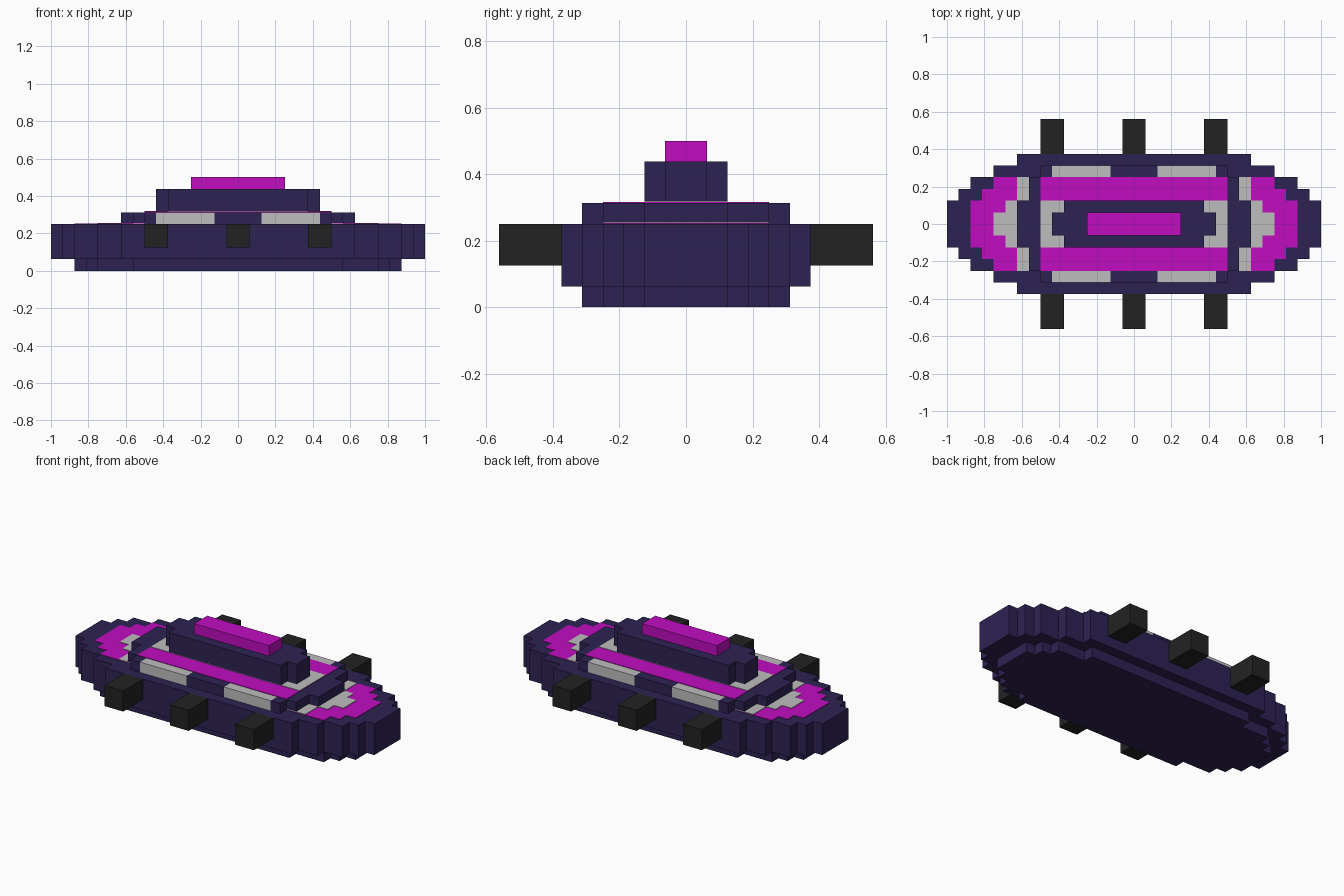
import bpy, bmesh

cube = bpy.data.objects.get("Cube")
if cube:
    bpy.data.objects.remove(cube)

U = 1 / 16      # one block
THIN = 0.05     # inlay thickness in blocks


def material(name, rgb):
    m = bpy.data.materials.new(name)
    m.use_nodes = True
    m.diffuse_color = (*rgb, 1)
    m.node_tree.nodes["Principled BSDF"].inputs["Base Color"].default_value = (*rgb, 1)
    return m


PURPLE = material("dark_purple", (0.027, 0.016, 0.087))
MAGENTA = material("magenta", (0.533, 0.004, 0.533))
GREY = material("light_grey", (0.515, 0.515, 0.515))
BLACK = material("charcoal", (0.0165, 0.0165, 0.0165))


def extrude_outline(name, outline, z0, z1, mat):
    """Flat-faced prism from an outline measured in blocks."""
    bm = bmesh.new()
    face = bm.faces.new([bm.verts.new((x * U, y * U, z0 * U)) for x, y in outline])
    top = bmesh.ops.extrude_face_region(bm, geom=[face])["geom"]
    verts = [g for g in top if isinstance(g, bmesh.types.BMVert)]
    bmesh.ops.translate(bm, verts=verts, vec=(0, 0, (z1 - z0) * U))
    bmesh.ops.recalc_face_normals(bm, faces=bm.faces)
    mesh = bpy.data.meshes.new(name)
    bm.to_mesh(mesh)
    bm.free()
    mesh.materials.append(mat)
    obj = bpy.data.objects.new(name, mesh)
    bpy.context.collection.objects.link(obj)
    return obj


def stepped(name, steps, z0, z1, mat):
    """Symmetric stepped slab; steps are (x reach, half width) from middle to tip."""
    quarter = []
    for i, (x, w) in enumerate(steps):
        quarter.append((x, w))
        if i + 1 < len(steps):
            quarter.append((x, steps[i + 1][1]))
    half = quarter + [(x, -y) for x, y in reversed(quarter)]
    return extrude_outline(name, half + [(-x, -y) for x, y in half], z0, z1, mat)


def box(name, x0, x1, y0, y1, z0, z1, mat):
    return extrude_outline(name, [(x0, y0), (x1, y0), (x1, y1), (x0, y1)], z0, z1, mat)


# Hull: narrower keel layer below the stepped main body
stepped("keel", [(9, 5), (12, 4), (13, 3), (14, 2)], 0, 1, PURPLE)
stepped("hull", [(10, 6), (12, 5), (14, 4), (15, 3), (16, 2)], 1, 4, PURPLE)

# Coloured deck inlays, showing at both ends
stepped("deck_inlay", [(12, 4), (13, 3), (14, 2)], 4, 4 + THIN, MAGENTA)
stepped("deck_end_trim", [(10, 4), (11, 2), (12, 1)], 4, 4 + 2 * THIN, GREY)

# Raised middle deck with its inlays
stepped("upper_deck", [(8, 4), (9, 4 - 1e-4), (10, 2)], 4, 5, PURPLE)
stepped("upper_inlay", [(8, 4)], 5, 5 + THIN, MAGENTA)
stepped("upper_end_trim", [(8, 2)], 5, 5 + 2 * THIN, GREY)

# Side rails of the raised deck: purple blocks with grey panels between
for side, s in (("front", -1), ("back", 1)):
    y0, y1 = sorted((4 * s, 5 * s))
    for part, x0, x1, mat in (("end_left", 7, 8, PURPLE), ("panel_left", 2, 7, GREY),
                              ("middle", -2, 2, PURPLE), ("panel_right", -7, -2, GREY),
                              ("end_right", -8, -7, PURPLE)):
        box(f"{side}_rail_{part}", x0, x1, y0, y1, 4, 5, mat)

# Cabin and roof
stepped("cabin", [(6, 2), (7, 1)], 5, 7, PURPLE)
box("roof", -4, 4, -1, 1, 7, 8, MAGENTA)

# Three outriggers on each side
for side, s in (("front", -1), ("back", 1)):
    y0, y1 = sorted((6 * s, 9 * s))
    for pos, x in (("left", 7), ("middle", 0), ("right", -7)):
        box(f"{side}_{pos}_outrigger", x - 1, x + 1, y0, y1, 2, 4, BLACK)
